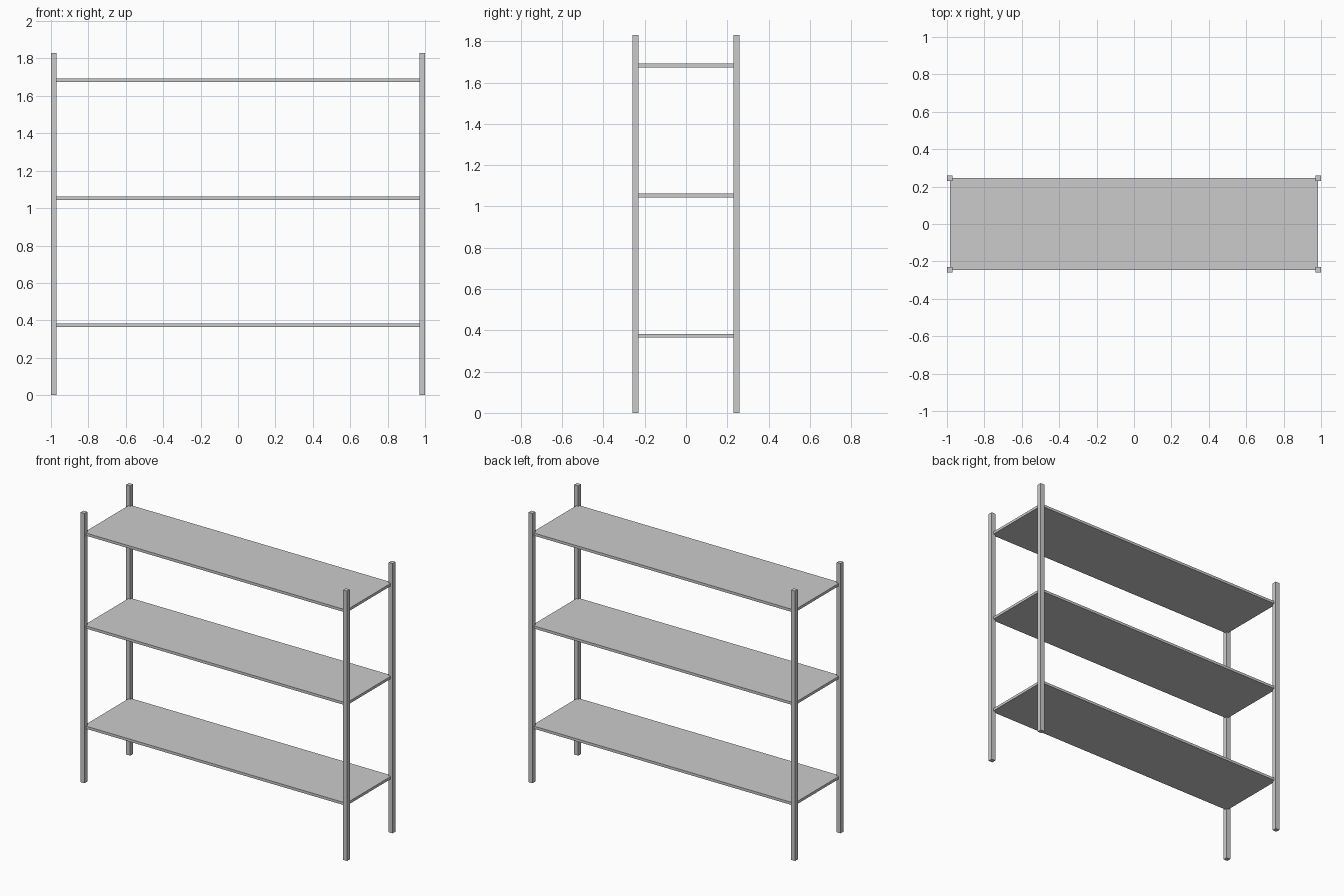
import bpy

if "Cube" in bpy.data.objects:
    bpy.data.objects.remove(bpy.data.objects["Cube"])

POST_X, POST_Y = 0.985, 0.245   # post centres
POST_W, POST_H = 0.03, 1.83
SHELF_T = 0.018


def box(name, center, size):
    bpy.ops.mesh.primitive_cube_add(size=1, location=center)
    ob = bpy.context.object
    ob.name = name
    ob.scale = size
    bpy.ops.object.transform_apply(location=False, rotation=False, scale=True)
    return ob


# Four square corner posts
for side, sx in (("left", -1), ("right", 1)):
    for end, sy in (("front", -1), ("back", 1)):
        box(f"{end}_{side}_post", (sx * POST_X, sy * POST_Y, POST_H / 2),
            (POST_W, POST_W, POST_H))

# Three shelves, their corners set into the middle of the posts
for name, z in (("lower", 0.373), ("middle", 1.053), ("upper", 1.683)):
    box(f"{name}_shelf", (0, 0, z), (2 * POST_X, 2 * POST_Y, SHELF_T))
